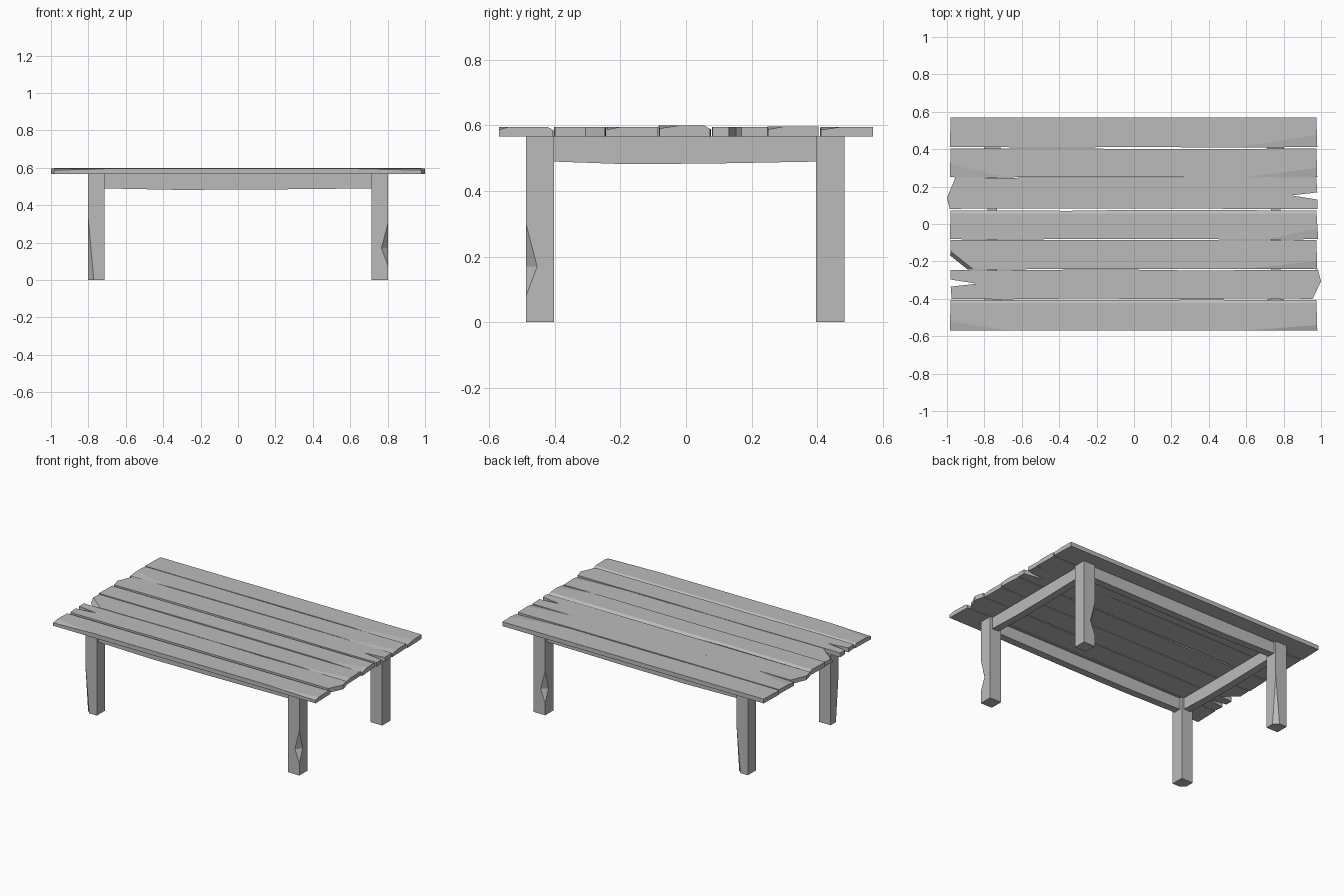
import bpy
import bmesh
import random
from mathutils import Vector

random.seed(4)
cube = bpy.data.objects.get("Cube")
if cube:
    bpy.data.objects.remove(cube, do_unlink=True)

# Single weathered grey colour
GREY = (0.5, 0.5, 0.5, 1)
mat = bpy.data.materials.new("weathered_grey")
mat.use_nodes = True
mat.diffuse_color = GREY
bsdf = mat.node_tree.nodes["Principled BSDF"]
bsdf.inputs["Base Color"].default_value = GREY
bsdf.inputs["Roughness"].default_value = 0.9

UNDER = 0.567    # underside of the table top


def finish(bm, name):
    bmesh.ops.recalc_face_normals(bm, faces=bm.faces)
    mesh = bpy.data.meshes.new(name)
    bm.to_mesh(mesh)
    bm.free()
    mesh.materials.append(mat)
    obj = bpy.data.objects.new(name, mesh)
    bpy.context.collection.objects.link(obj)
    return obj


def prism(outline, z0, z1):
    """Extrude a flat outline upwards."""
    bm = bmesh.new()
    face = bm.faces.new([bm.verts.new((x, y, z0)) for x, y in outline])
    up = bmesh.ops.extrude_face_region(bm, geom=[face])["geom"]
    bmesh.ops.translate(bm, vec=(0, 0, z1 - z0),
                        verts=[v for v in up if isinstance(v, bmesh.types.BMVert)])
    bmesh.ops.recalc_face_normals(bm, faces=bm.faces)
    return bm


def shave(bm, a, b, c, inside):
    """Cut away everything beyond the plane through three points."""
    a, b, c = Vector(a), Vector(b), Vector(c)
    normal = (b - a).cross(c - a).normalized()
    if normal.dot(Vector(inside) - a) > 0:
        normal.negate()
    bmesh.ops.bisect_plane(bm, geom=bm.verts[:] + bm.edges[:] + bm.faces[:],
                           dist=1e-5, plane_co=a, plane_no=normal, clear_outer=True)
    bmesh.ops.holes_fill(bm, edges=[e for e in bm.edges if e.is_boundary], sides=0)


def plank(name, y0, y1, top, left=(-0.985, -0.98), right=(0.98, 0.975),
          left_pts=(), right_pts=(), chips=(), bevel=False, corner=False, turn=False):
    """Board with wavering long edges; end points are given upwards from y0."""
    steps = (-0.7, -0.35, 0, 0.35, 0.7)

    def wobble(y):
        edge = abs(y) > 0.55
        return [(x, y + (0 if edge else random.uniform(-0.003, 0.003))) for x in steps]

    pts = [(left[0], y0)] + wobble(y0) + [(right[0], y0)]
    pts += [(x, y0 + d) for x, d in right_pts]
    pts += [(right[1], y1)] + wobble(y1)[::-1] + [(left[1], y1)]
    pts += [(x, y0 + d) for x, d in reversed(left_pts)]
    if turn:
        pts = [(-x, y0 + y1 - y) for x, y in pts]
    bm = prism(pts, UNDER, top)
    inside = (0, (y0 + y1) / 2, UNDER + 0.01)
    # Worn end corners: (end side, length, width)
    for side, length, width in chips:
        shave(bm, (side * (0.98 - length), y0, top), (side * 0.98, y0 + width, top),
              (side * 0.98, y0, top - 0.009), inside)
    if bevel:
        shave(bm, (-1, y1 - 0.018, top), (1, y1 - 0.018, top), (0, y1, top - 0.01), inside)
    # Broken off corner
    if corner:
        shave(bm, (-0.985, y0 + 0.1, top), (-0.86, y0, top), (-0.985, y0 + 0.075, UNDER), inside)
    return finish(bm, name)


# Table top boards, back to front
plank("plank_1", 0.412, 0.57, 0.596, chips=[(1, 0.42, 0.065)])
plank("plank_2", 0.25, 0.404, 0.597, chips=[(1, 0.38, 0.05), (-1, 0.3, 0.07)])
split = dict(left=(-0.985, -0.955), left_pts=[(-1, 0.06)],
             right_pts=[(0.98, 0.05), (0.84, 0.072), (0.98, 0.088)])
plank("plank_3", 0.081, 0.248, 0.595, **split)
plank("plank_4", -0.081, 0.073, 0.6, right=(0.985, 0.975), bevel=True,
      chips=[(1, 0.26, 0.06)])
plank("plank_5", -0.242, -0.086, 0.596, chips=[(1, 0.4, 0.045)], corner=True)
plank("plank_6", -0.4, -0.247, 0.596, turn=True, **split)
plank("plank_7", -0.57, -0.405, 0.596, bevel=True,
      chips=[(1, 0.38, 0.03), (-1, 0.3, 0.05)])


def leg(name, x, y, cx, cy, levels, half=0.043):
    """Square post; levels give (height, cut) for the corner facing (cx, cy)."""
    bm = bmesh.new()
    rings = []
    for z, cut in levels:
        ring = [(1, 1 - cut / half), (1 - cut / half, 1), (-1, 1), (-1, -1), (1, -1)]
        rings.append([bm.verts.new((x + cx * half * u, y + cy * half * v, z))
                      for u, v in ring])
    for low, high in zip(rings, rings[1:]):
        for i in range(5):
            j = (i + 1) % 5
            bm.faces.new((low[i], low[j], high[j], high[i]))
    bm.faces.new(rings[0])
    bm.faces.new(rings[-1])
    bmesh.ops.remove_doubles(bm, verts=bm.verts, dist=1e-5)
    bmesh.ops.dissolve_limit(bm, angle_limit=0.01, verts=bm.verts, edges=bm.edges)
    return finish(bm, name)


# Legs: left pair notched, right pair tapered; the back ones are turned around
NOTCH = [(0, 0), (0.08, 0), (0.17, 0.034), (0.3, 0), (UNDER, 0)]
TAPER = [(0, 0.03), (0.33, 0), (UNDER, 0)]
LEG_X, FRONT_Y, BACK_Y = 0.758, -0.445, 0.44
leg("front_left_leg", LEG_X, FRONT_Y, 1, -1, NOTCH)
leg("back_left_leg", LEG_X, BACK_Y, -1, 1, NOTCH)
leg("front_right_leg", -LEG_X, FRONT_Y, -1, -1, TAPER)
leg("back_right_leg", -LEG_X, BACK_Y, 1, 1, TAPER)


def rail(name, length, at, along_y=False, thick=0.05):
    """Apron board with a slightly sagging lower edge."""
    h = length / 2
    side = [(-h, 0.49), (-h * 0.45, 0.482), (h * 0.2, 0.484), (h, 0.49),
            (h, UNDER), (-h, UNDER)]
    bm = prism(side, -thick / 2, thick / 2)
    for v in bm.verts:
        u, z, t = v.co
        v.co = (at + t, u, z) if along_y else (u, at + t, z)
    return finish(bm, name)


# Apron between the legs
rail("front_rail", 1.44, FRONT_Y)
rail("back_rail", 1.44, BACK_Y)
rail("left_rail", 0.81, LEG_X, along_y=True)
rail("right_rail", 0.81, -LEG_X, along_y=True)
